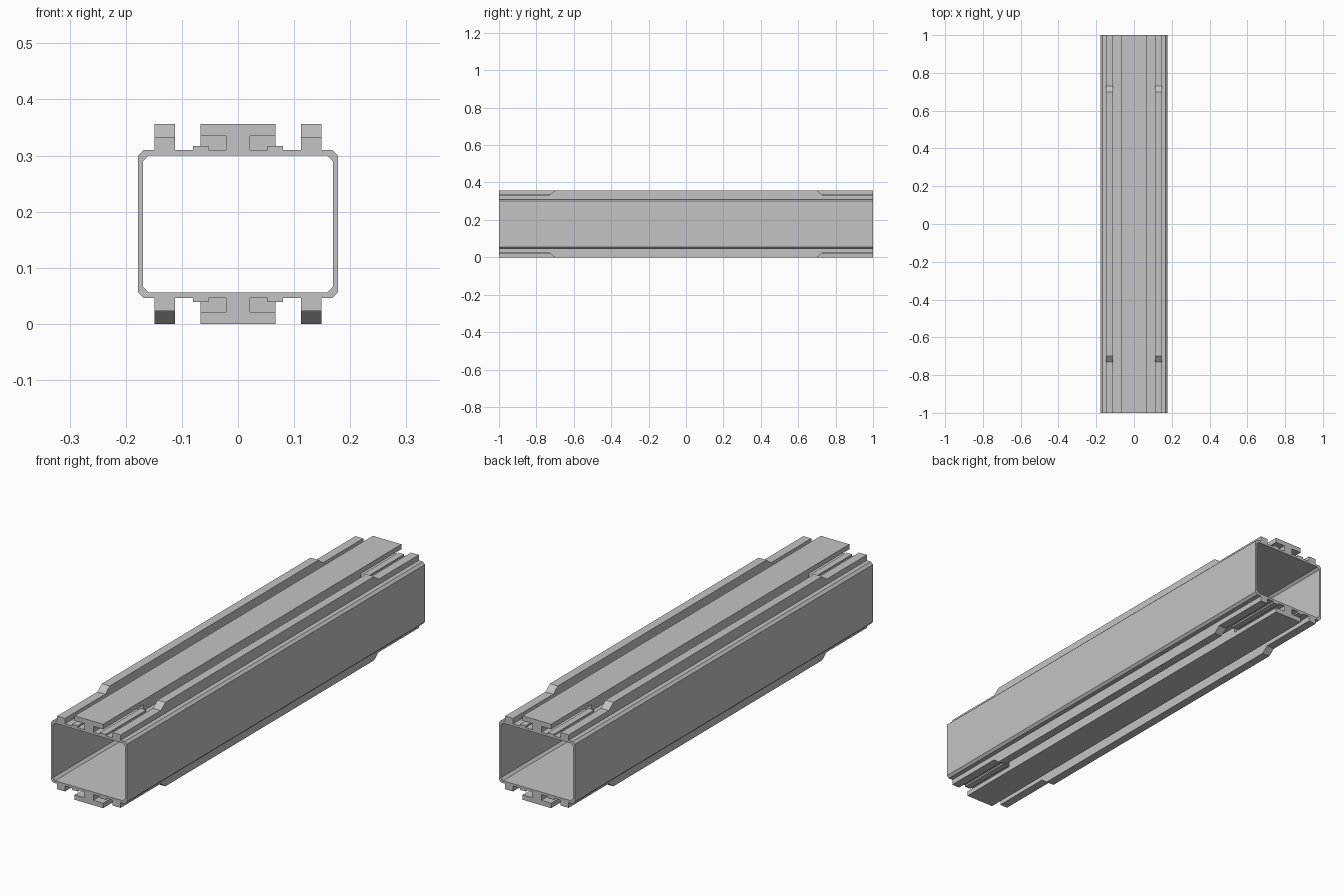
import bpy, bmesh

cube = bpy.data.objects.get("Cube")
if cube:
    bpy.data.objects.remove(cube, do_unlink=True)

grey = bpy.data.materials.new("plain_grey")
grey.use_nodes = True
colour = (0.55, 0.55, 0.55, 1)
grey.diffuse_color = colour
grey.node_tree.nodes["Principled BSDF"].inputs["Base Color"].default_value = colour

MID = 0.178    # half height, the mirror plane of the rails
WALL = 0.31    # top of the tube
TOP = 0.356
STEP = 0.73    # where the end cut-outs stop


def finish(name, bm):
    bmesh.ops.recalc_face_normals(bm, faces=bm.faces)
    mesh = bpy.data.meshes.new(name)
    bm.to_mesh(mesh)
    bm.free()
    mesh.materials.append(grey)
    obj = bpy.data.objects.new(name, mesh)
    bpy.context.collection.objects.link(obj)
    return obj


def prism(name, points, shift):
    """Extrude a closed outline of 3D points along a vector."""
    bm = bmesh.new()
    face = bm.faces.new([bm.verts.new(p) for p in points])
    ext = bmesh.ops.extrude_face_region(bm, geom=[face])
    moved = [v for v in ext["geom"] if isinstance(v, bmesh.types.BMVert)]
    bmesh.ops.translate(bm, vec=shift, verts=moved)
    return finish(name, bm)


def box(name, x0, x1, y0, y1, z0, z1):
    return prism(name, [(x0, y0, z0), (x1, y0, z0), (x1, y0, z1), (x0, y0, z1)],
                 (0, y1 - y0, 0))


def octagon(w, h, c):
    quarter = [(w, h - c), (w - c, h)]
    right = [(x, -z) for x, z in reversed(quarter)] + quarter
    return right + [(-x, -z) for x, z in right]


# Hollow tube with chamfered corners
bm = bmesh.new()
outlines = [octagon(0.178, 0.132, 0.010), octagon(0.169, 0.122, 0.010)]
rings = [[bm.verts.new((x, y, z + MID)) for x, z in outline]
         for outline, y in zip(outlines + outlines[::-1], (-1, -1, 1, 1))]
for a, b in zip(rings, rings[1:] + rings[:1]):
    for i in range(8):
        j = (i + 1) % 8
        bm.faces.new((a[i], a[j], b[j], b[i]))
finish("tube", bm)


# Rails on the top, then flipped for the underside
def rail_set(side):
    parts = []
    # Centre rail: solid in the middle, T-shaped at both ends
    half = [(0.067, TOP), (0.067, 0.335), (0.021, 0.335), (0.021, WALL - 0.003)]
    outline = half + [(-x, z) for x, z in reversed(half)]
    for end, y in (("front", -1), ("back", STEP)):
        parts.append(prism(f"{side}_{end}_tee", [(x, y, z) for x, z in outline],
                           (0, 1 - STEP, 0)))
    parts.append(box(f"{side}_centre_rail", -0.067, 0.067, -STEP, STEP,
                     WALL - 0.003, TOP))
    # Outer rails with ramped, lowered ends
    half = [(1, WALL - 0.003), (1, 0.333), (STEP, 0.333), (0.70, TOP)]
    outline = half + [(-y, z) for y, z in reversed(half)]
    for hand, s in (("left", 1), ("right", -1)):
        parts.append(prism(f"{side}_{hand}_rail",
                           [(s * 0.112, y, z) for y, z in outline],
                           (s * 0.037, 0, 0)))
        # Thin pads inside the end slots
        for end, e in (("front", -1), ("back", 1)):
            xs = sorted((s * 0.053, s * 0.080))
            ys = sorted((e, e * STEP))
            parts.append(box(f"{side}_{hand}_{end}_pad", *xs, *ys,
                             WALL - 0.003, 0.317))
    return parts


rail_set("top")
for part in rail_set("bottom"):
    for v in part.data.vertices:
        v.co.z = 2 * MID - v.co.z
    part.data.flip_normals()
